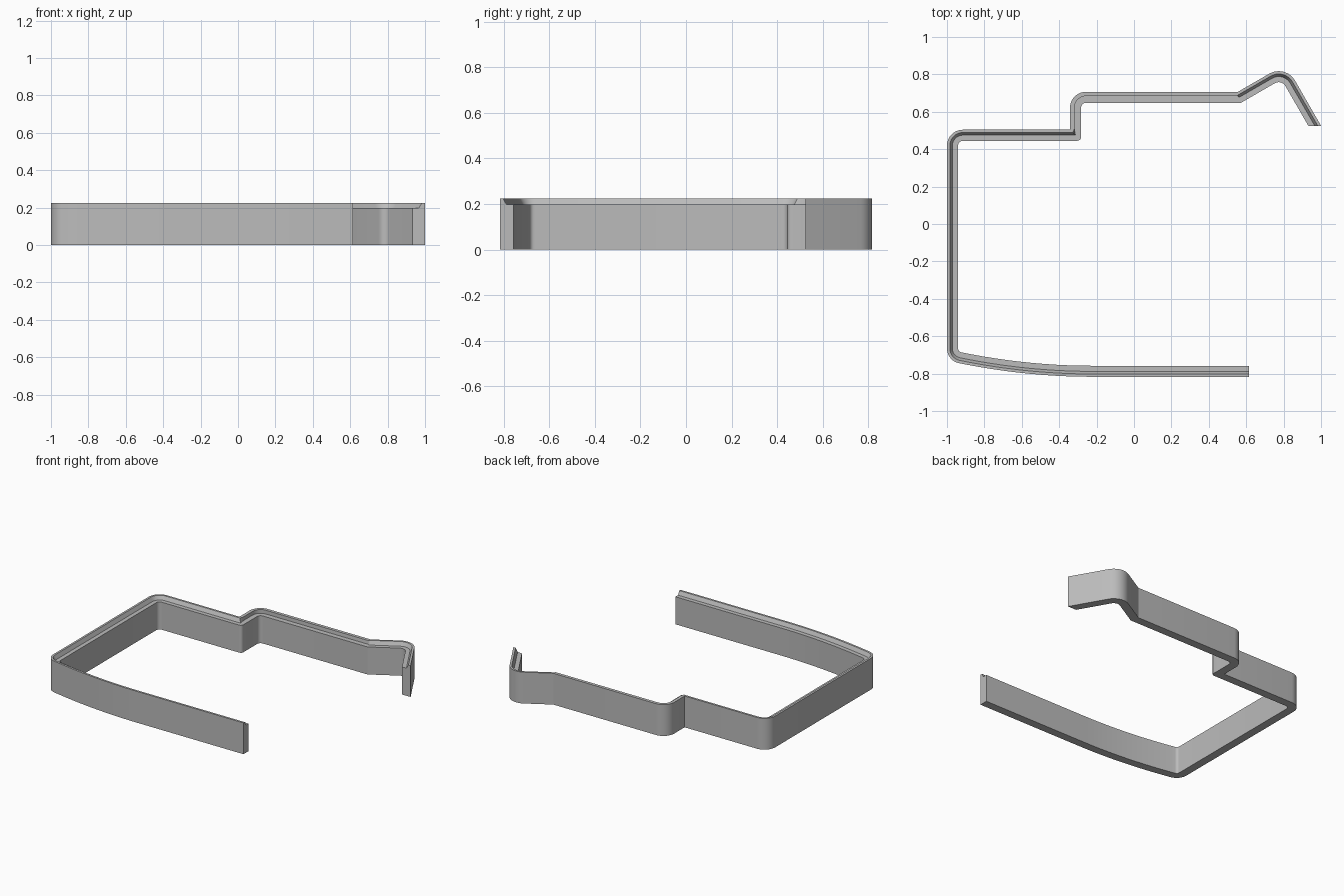
import bpy, bmesh, math
from mathutils import Vector

if "Cube" in bpy.data.objects:
    bpy.data.objects.remove(bpy.data.objects["Cube"])

T, LEDGE, TOP = 0.059, 0.197, 0.224   # wall thickness, ledge height, lip height
SLOPED, UPRIGHT = (0.015, 0.029), (0.023, 0.023)   # lip width at top and bottom


def fillet(prev, corner, nxt, r, n=9):
    """Round a path corner with radius r."""
    p, c, q = Vector(prev), Vector(corner), Vector(nxt)
    u, v = (p - c).normalized(), (q - c).normalized()
    half = u.angle(v) / 2
    centre = c + (u + v).normalized() * (r / math.sin(half))
    start = c + u * (r / math.tan(half)) - centre
    end = c + v * (r / math.tan(half)) - centre
    sweep = start.angle(end)
    return [centre + (start * math.sin(sweep * (1 - i / n)) + end * math.sin(sweep * i / n))
            / math.sin(sweep) for i in range(n + 1)]


def bow(x):
    """Gently bowed front run."""
    return Vector((x, -0.817 + 0.07 * ((-0.22 - x) / 0.7) ** 2))


# Outer path, clockwise from the free front end
path = []


def add(points, lip=SLOPED):
    path.extend((Vector(p), lip) for p in points)


add([(0.615, -0.817)])
add([bow(-0.22 - 0.67 * i / 10) for i in range(11)])
add(fillet(bow(-0.89), bow(-0.995) + Vector((-0.005, 0)), (-1, 0), 0.08))
add(fillet((-1, 0), (-1, 0.504), (0, 0.504), 0.085))
step, kink, apex, tip = (-0.342, 0.504), (0.556, 0.707), (0.8106, 0.854), (1.0, 0.525)
add([step])
add([(-0.342, 0.508)], UPRIGHT)
add(fillet(step, (-0.342, 0.707), kink, 0.085), UPRIGHT)
add([(0.553, 0.707)], UPRIGHT)
add([kink])
add(fillet(kink, apex, tip, 0.1))
add([tip])

# Sweep the lipped section along the path with mitred joints
bm = bmesh.new()
rings = []
pts = [p for p, _ in path]
side = lambda d: Vector((d.y, -d.x))
for i, (p, (a, b)) in enumerate(path):
    d0 = (p - pts[i - 1]).normalized() if i else None
    d1 = (pts[i + 1] - p).normalized() if i < len(pts) - 1 else d0
    d0 = d0 or d1
    m = (side(d0) + side(d1)).normalized()
    m = m / m.dot(side(d1))
    if i == len(pts) - 1:            # last end is cut parallel to x
        m = Vector((-1 / abs(side(d1).x), 0))
    section = [(0, 0), (T, 0), (T, LEDGE), (b, LEDGE), (a, TOP), (0, TOP)]
    rings.append([bm.verts.new((p.x + m.x * o, p.y + m.y * o, z)) for o, z in section])
for r, s in zip(rings, rings[1:]):
    for k in range(6):
        n = (k + 1) % 6
        bm.faces.new((r[k], r[n], s[n], s[k]))
bm.faces.new(rings[0])
bm.faces.new(rings[-1])

# Round the small inner corner of the step
bmesh.ops.remove_doubles(bm, verts=bm.verts, dist=0.0005)
for f in list(bm.faces):
    f.smooth = False
corner = Vector((step[0] + T, step[1] - T))
ring = next(r for r in rings if r[1].is_valid and (r[1].co.xy - corner).length < 0.001)
edge = bm.edges.get((ring[1], ring[2]))
bmesh.ops.bevel(bm, geom=[edge], offset=0.02, segments=6, profile=0.5, affect='EDGES')
bmesh.ops.recalc_face_normals(bm, faces=bm.faces)

mesh = bpy.data.meshes.new("lipped_wall")
bm.to_mesh(mesh)
bm.free()
wall = bpy.data.objects.new("lipped_wall", mesh)
bpy.context.collection.objects.link(wall)

grey = bpy.data.materials.new("plain grey")
grey.diffuse_color = (0.5, 0.5, 0.5, 1)
grey.use_nodes = True
grey.node_tree.nodes["Principled BSDF"].inputs["Base Color"].default_value = grey.diffuse_color
mesh.materials.append(grey)

bpy.context.view_layer.objects.active = wall
wall.select_set(True)
bpy.ops.object.shade_smooth_by_angle(angle=math.radians(20))
